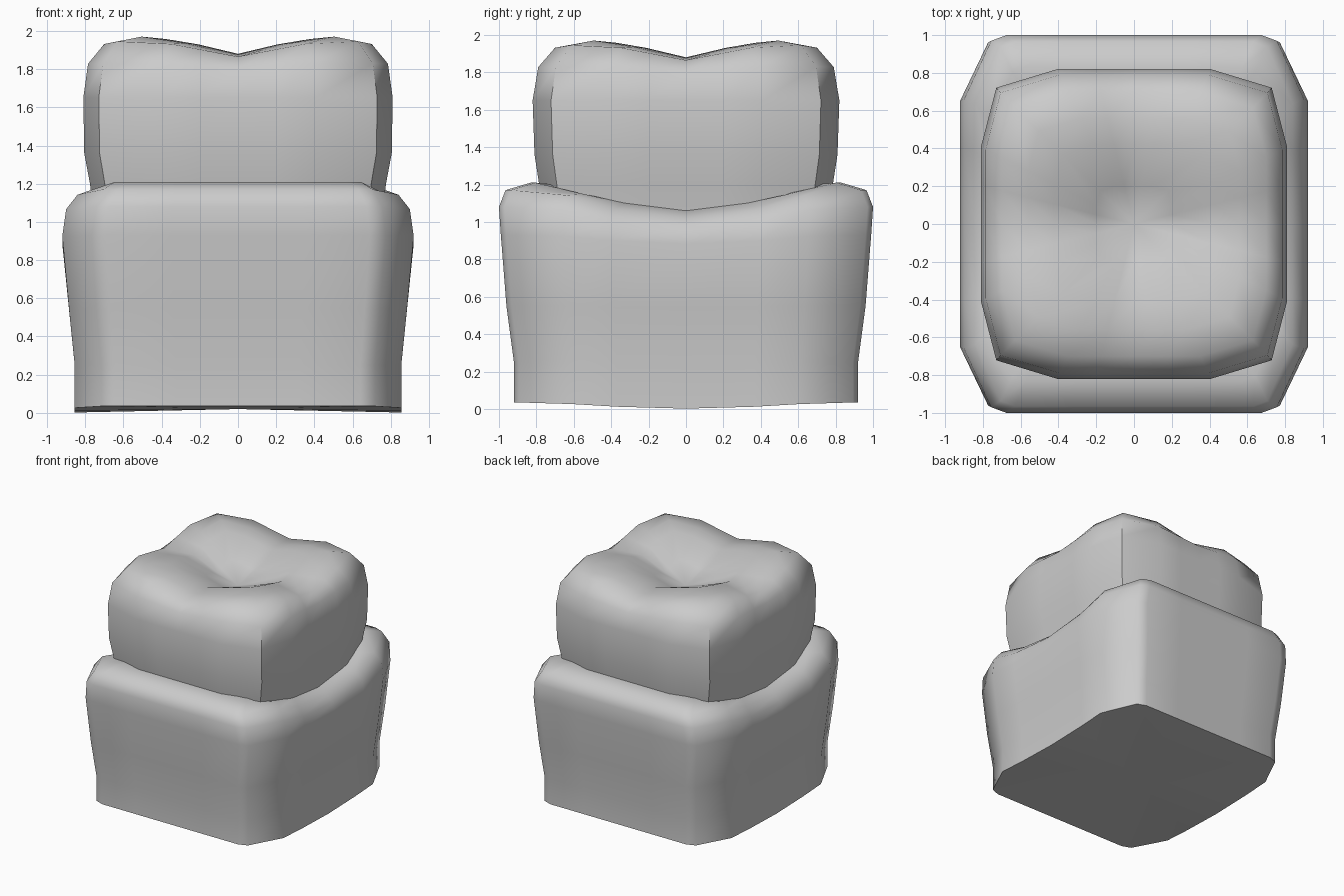
import bpy, bmesh

if "Cube" in bpy.data.objects:
    bpy.data.objects.remove(bpy.data.objects["Cube"])


def lerp_table(t, table):
    for (x0, v0), (x1, v1) in zip(table, table[1:]):
        if t <= x1:
            return v0 + (v1 - v0) * (t - x0) / (x1 - x0)
    return table[-1][1]


def outline(quarter):
    """Mirror a quarter outline from (1, 0) to (0, 1) into a full loop."""
    half = quarter + [(-x, y) for x, y in reversed(quarter[:-1])]
    return half + [(x, -y) for x, y in reversed(half[1:-1])]


def loft(name, quarter, rings, height, centres):
    """Stack rings (half x, half y, z, weight of the height function)."""
    loop = outline(quarter)
    n = len(loop)
    bm = bmesh.new()
    rows = []
    for a, b, z, w in rings:
        rows.append([bm.verts.new((x * a, y * b, z + w * height(x * a, y * b)))
                     for x, y in loop])
    for lo, hi in zip(rows, rows[1:]):
        for i in range(n):
            j = (i + 1) % n
            bm.faces.new((lo[i], lo[j], hi[j], hi[i]))
    for row, z in ((rows[0], centres[0]), (rows[-1], centres[1])):
        c = bm.verts.new((0, 0, z))
        for i in range(n):
            bm.faces.new((row[i], row[(i + 1) % n], c))
    bmesh.ops.recalc_face_normals(bm, faces=bm.faces)
    for f in bm.faces:
        f.smooth = True
    mesh = bpy.data.meshes.new(name)
    bm.to_mesh(mesh)
    bm.free()
    obj = bpy.data.objects.new(name, mesh)
    bpy.context.collection.objects.link(obj)
    bpy.context.view_layer.objects.active = obj
    obj.select_set(True)
    bpy.ops.object.shade_smooth_by_angle(angle=1.0)
    obj.select_set(False)
    return obj


# Lower block: rim sags toward the middle of the left and right sides
def saddle(x, y):
    return lerp_table(abs(y), [(0, -.15), (.4, -.10), (.57, -.055),
                               (.68, -.01), (.8, 0), (1.1, 0)])


loft("lower_block",
     [(1, 0), (1, .4), (1, .66), (.84, .97), (.75, 1), (.38, 1), (0, 1)],
     [(.855, .92, .035, .22), (.855, .92, .25, 0), (.885, .96, .55, .05),
      (.92, .99, .93, .3), (.90, 1.0, 1.08, .75), (.84, .965, 1.17, 1),
      (.765, .83, 1.21, 1), (.66, .68, 1.21, 1), (.35, .4, 1.21, 1)],
     saddle, (.02, 1.06))


# Upper block: four soft cusps with crossing valleys on top
def valleys(x, y):
    u = 1 - min(1, abs(x) / .42)
    v = 1 - min(1, abs(y) / .42)
    return -.1 * (u + v) - .04 * u * v


loft("upper_block",
     [(1, 0), (1, .25), (1, .5), (.9, .88), (.5, 1), (.25, 1), (0, 1)],
     [(.75, .75, 1.0, 0), (.775, .785, 1.2, 0), (.805, .81, 1.36, 0),
      (.81, .82, 1.65, 0), (.785, .79, 1.83, .3), (.70, .70, 1.945, .8),
      (.56, .56, 1.97, 1), (.42, .42, 1.98, 1), (.2, .2, 1.965, 1)],
     valleys, (1.0, 1.73))
